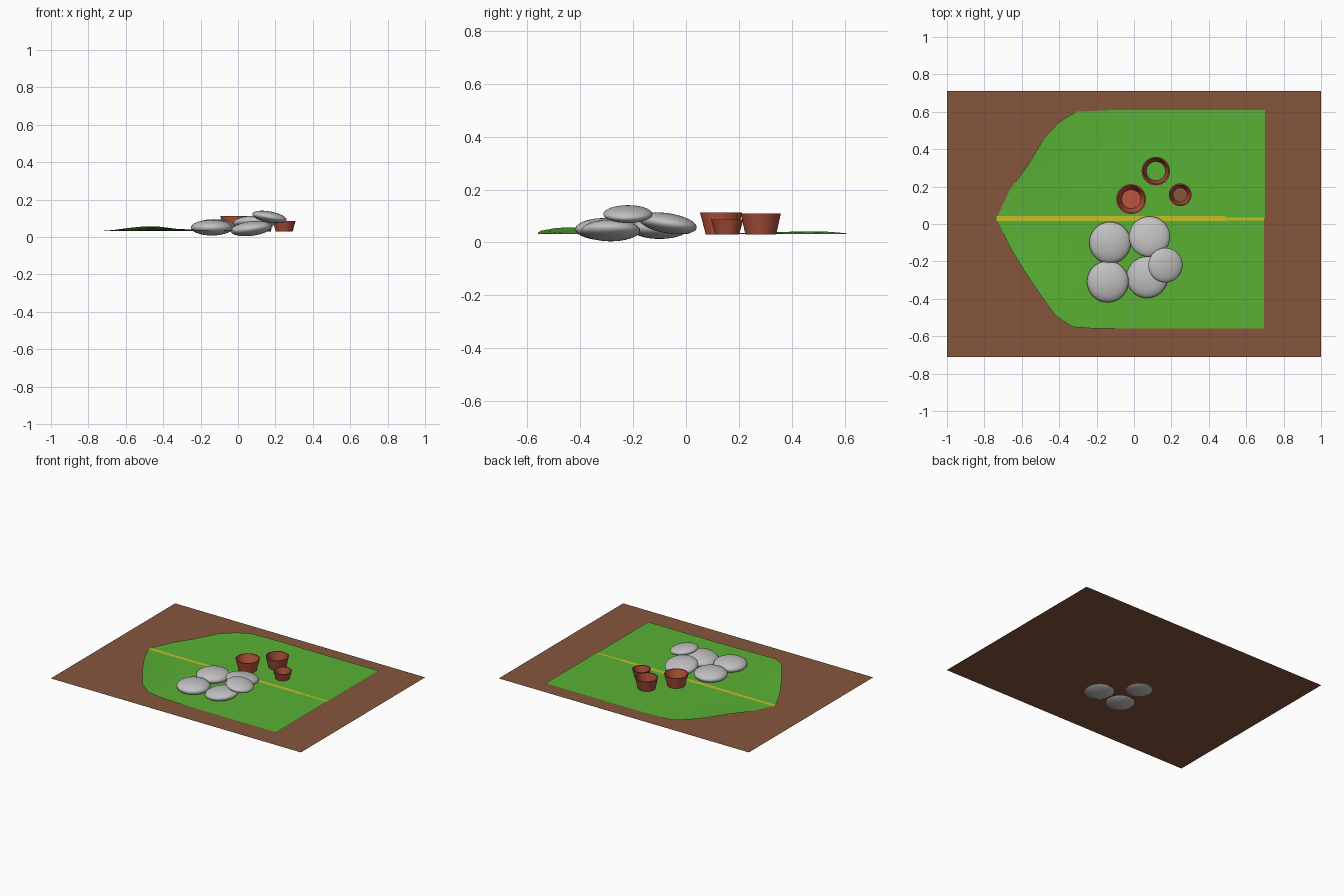
import bpy, bmesh, math
from mathutils import Matrix, Vector

if "Cube" in bpy.data.objects:
    bpy.data.objects.remove(bpy.data.objects["Cube"])


def material(name, rgb):
    m = bpy.data.materials.new(name)
    m.diffuse_color = (*rgb, 1)
    m.use_nodes = True
    m.node_tree.nodes["Principled BSDF"].inputs["Base Color"].default_value = m.diffuse_color
    return m


SOIL = material("soil brown", (0.24, 0.092, 0.045))
GREEN = material("leaf green", (0.10, 0.44, 0.035))
YELLOW = material("vein yellow", (0.57, 0.53, 0.02))
STONE = material("stone grey", (0.53, 0.53, 0.53))
CLAY = material("terracotta", (0.50, 0.09, 0.045))
DARK_CLAY = material("dark terracotta", (0.38, 0.075, 0.042))


def finish(name, bm, mats, smooth=None):
    bmesh.ops.remove_doubles(bm, verts=bm.verts, dist=1e-5)
    me = bpy.data.meshes.new(name)
    bm.to_mesh(me)
    bm.free()
    ob = bpy.data.objects.new(name, me)
    bpy.context.collection.objects.link(ob)
    for m in mats:
        me.materials.append(m)
    if smooth is not None:
        bpy.context.view_layer.objects.active = ob
        ob.select_set(True)
        bpy.ops.object.shade_smooth_by_angle(angle=math.radians(smooth))
        ob.select_set(False)
    return ob


def plate(name, points, mat):
    bm = bmesh.new()
    bm.faces.new([bm.verts.new(p) for p in points])
    finish(name, bm, [mat])


# Flat ground sheet
G = 0.027
plate("ground", [(-1, -0.71, G), (1, -0.71, G), (1, 0.71, G), (-1, 0.71, G)], SOIL)

# Leaf halves: edge outline as (x, y, lift), curled up near the tip
MID, LEAF_Z, ROWS = 0.03, 0.032, 6
TIP = (-0.735, MID, 0)
FRONT = [TIP, (-0.66, -0.13, .006), (-0.58, -0.26, .017), (-0.5, -0.38, .025),
         (-0.42, -0.49, .023), (-0.33, -0.55, .012), (-0.2, -0.56, .005),
         (0.05, -0.56, 0), (0.695, -0.56, 0)]
BACK = [TIP, (-0.66, 0.19, .002), (-0.57, 0.31, .006), (-0.48, 0.46, .010),
        (-0.40, 0.545, .008), (-0.31, 0.60, .003), (-0.1, 0.61, .001),
        (0.1, 0.61, 0), (0.70, 0.61, 0)]
bm = bmesh.new()
for edge in (FRONT, BACK):
    cols = []
    for x, y, lift in edge:
        cols.append([bm.verts.new((x, MID + (y - MID) * r / ROWS,
                                   LEAF_Z + lift * (r / ROWS) ** 2))
                     for r in range(ROWS + 1)])
    for a, b in zip(cols, cols[1:]):
        for r in range(ROWS):
            quad = [a[r], b[r], b[r + 1], a[r + 1]]
            bm.faces.new(quad if edge is BACK else quad[::-1])
bmesh.ops.dissolve_degenerate(bm, dist=1e-5, edges=bm.edges)
finish("leaf", bm, [GREEN], 40)

# Yellow centre vein
V = 0.0335
plate("leaf_vein", [(-0.735, .015, V), (0.49, .015, V), (0.49, .020, V), (0.695, .020, V),
                    (0.695, .036, V), (0.49, .036, V), (0.49, .042, V), (-0.735, .042, V)], YELLOW)

# Flattened pebbles: centre, radius, half height, tilt about x and y in degrees
STONES = [((-0.128, -0.10, 0.054), 0.111, 0.041, 0, 0),
          ((0.083, -0.068, 0.072), 0.110, 0.038, -9, 0),
          ((-0.14, -0.308, 0.050), 0.111, 0.042, 0, 0),
          ((0.07, -0.285, 0.045), 0.111, 0.039, 0, -7),
          ((0.168, -0.22, 0.107), 0.093, 0.030, 0, 10)]
for i, (pos, rad, half, tx, ty) in enumerate(STONES):
    bm = bmesh.new()
    mat = (Matrix.Translation(Vector(pos)) @ Matrix.Rotation(math.radians(tx), 4, 'X')
           @ Matrix.Rotation(math.radians(ty), 4, 'Y') @ Matrix.Diagonal((rad, rad, half, 1)))
    bmesh.ops.create_uvsphere(bm, u_segments=40, v_segments=20, radius=1, matrix=mat)
    finish(f"stone_{i + 1}", bm, [STONE], 180)


# Tapered hollow pots, open below or with a floor disc
def pot(name, x, y, top_r, low_r, top, mat, floor=None, wall=0.007, n=40):
    base = 0.029
    bm = bmesh.new()
    profile = [(low_r, base), (top_r, top), (top_r - wall, top), (low_r - wall, base + 0.005)]
    rings = [[bm.verts.new((x + r * math.cos(2 * math.pi * k / n),
                            y + r * math.sin(2 * math.pi * k / n), z)) for k in range(n)]
             for r, z in profile]
    for a, b in zip(rings, rings[1:]):
        for k in range(n):
            j = (k + 1) % n
            bm.faces.new([a[k], a[j], b[j], b[k]])
    if floor:
        bm.faces.new(rings[-1]).material_index = 1
    finish(name, bm, [mat, floor] if floor else [mat], 35)


pot("large_pot", -0.015, 0.133, 0.080, 0.058, 0.113, CLAY, CLAY)
pot("open_pot", 0.117, 0.283, 0.076, 0.058, 0.109, DARK_CLAY)
pot("small_pot", 0.247, 0.156, 0.061, 0.045, 0.086, DARK_CLAY, SOIL)
